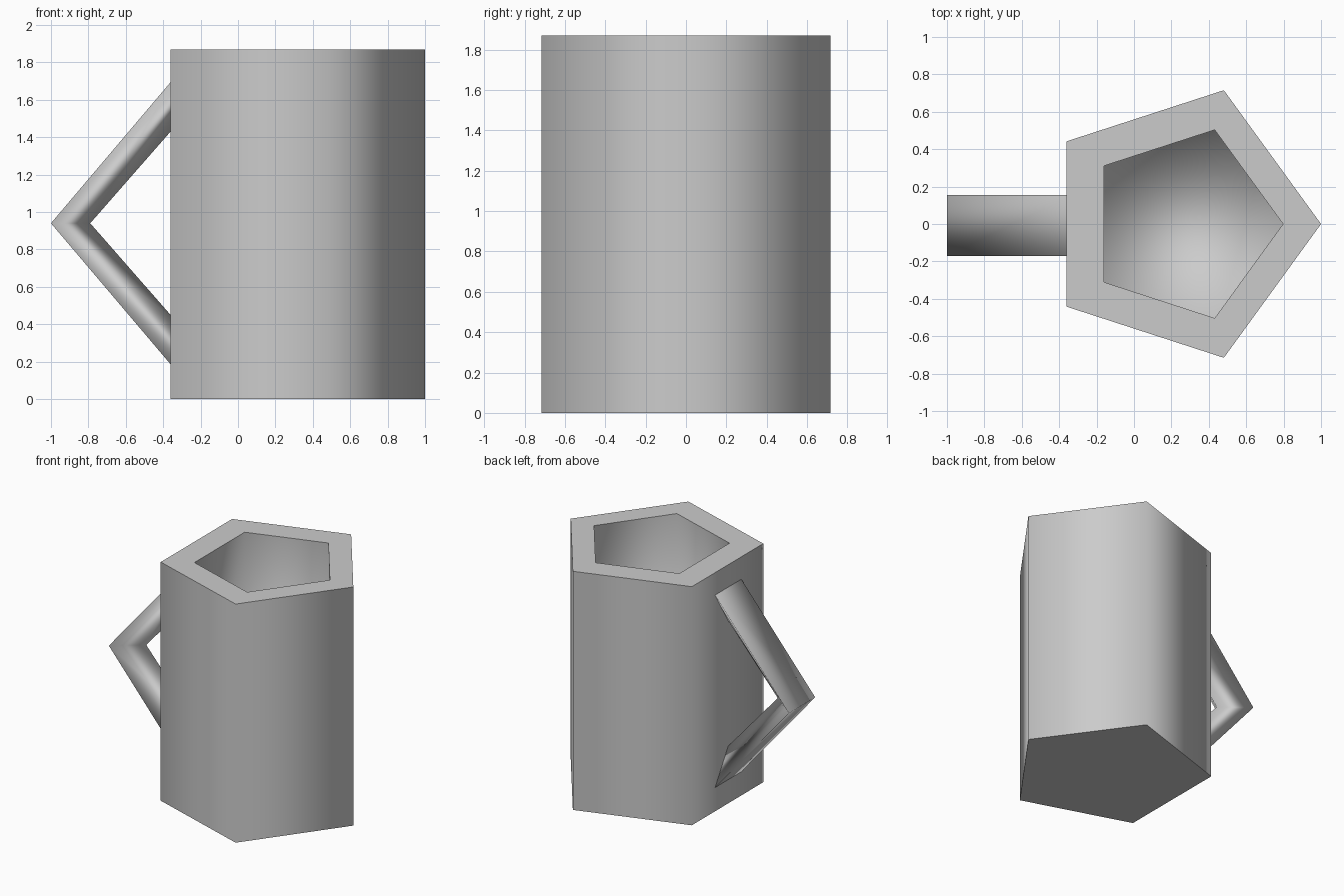
import bpy, bmesh
from math import cos, sin, tau

if "Cube" in bpy.data.objects:
    bpy.data.objects.remove(bpy.data.objects["Cube"])


def make_object(name, bm):
    bmesh.ops.recalc_face_normals(bm, faces=bm.faces)
    mesh = bpy.data.meshes.new(name)
    bm.to_mesh(mesh)
    bm.free()
    obj = bpy.data.objects.new(name, mesh)
    bpy.context.collection.objects.link(obj)
    return obj


def bridge(bm, a, b):
    n = len(a)
    return [bm.faces.new((a[i], a[(i + 1) % n], b[(i + 1) % n], b[i])) for i in range(n)]


def sharpen(faces):
    for f in faces:
        for e in f.edges:
            e.smooth = False


# Pentagonal cup: outer wall, flat rim, hollow with a floor
HEIGHT, FLOOR = 1.87, 0.2
bm = bmesh.new()


def pentagon(cx, radius, z):
    return [bm.verts.new((cx + radius * cos(i * tau / 5), radius * sin(i * tau / 5), z))
            for i in range(5)]


base = pentagon(0.248, 0.752, 0)
top = pentagon(0.248, 0.752, HEIGHT)
lip = pentagon(0.268, 0.529, HEIGHT)
floor = pentagon(0.268, 0.529, FLOOR)
bottom_face = bm.faces.new(base)
bridge(bm, base, top)
rim = bridge(bm, top, lip)
bridge(bm, lip, floor)
bm.faces.new(floor)
for f in bm.faces:
    f.smooth = True
sharpen([bottom_face])
for f in rim:
    f.smooth = False
for ring in (top, lip):
    for i in range(5):
        bm.edges.get((ring[i], ring[(i + 1) % 5])).smooth = False
make_object("cup_body", bm)

# Angular handle: triangular section with its flat side outward, ends sunk in the wall
bm = bmesh.new()
MID_Y, HALF_W = -0.008, 0.163
stations = [  # outer x, outer z, inner x, inner z
    (-0.33, 1.73, -0.33, 1.465),
    (-1.0, 0.94, -0.79, 0.94),
    (-0.33, 0.15, -0.33, 0.415),
]
rings = [[bm.verts.new((ox, MID_Y + HALF_W, oz)),
          bm.verts.new((ox, MID_Y - HALF_W, oz)),
          bm.verts.new((ix, MID_Y, iz))] for ox, oz, ix, iz in stations]
for a, b in zip(rings, rings[1:]):
    bridge(bm, a, b)
for f in bm.faces:
    f.smooth = True
sharpen([bm.faces.new(rings[0]), bm.faces.new(rings[-1])])
make_object("handle", bm)
